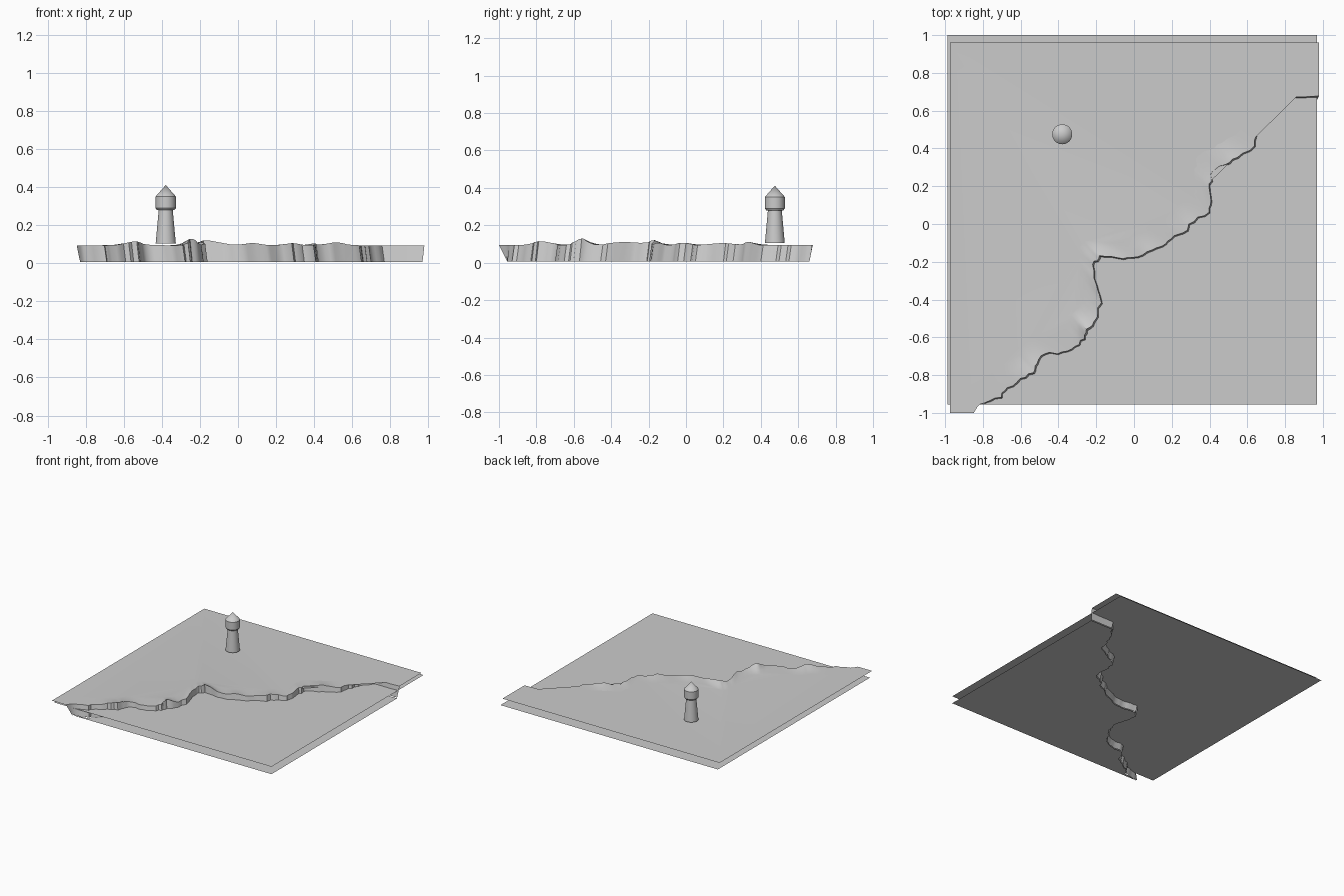
import bpy, bmesh, math, random
from mathutils import Vector

random.seed(4)
if "Cube" in bpy.data.objects:
    bpy.data.objects.remove(bpy.data.objects["Cube"], do_unlink=True)

stone = bpy.data.materials.new("plain grey")
stone.use_nodes = True
GREY = (0.6, 0.6, 0.6, 1)
stone.diffuse_color = GREY
stone.node_tree.nodes["Principled BSDF"].inputs["Base Color"].default_value = GREY

LAND_Z, WATER_Z, FOOT_Z = 0.095, 0.06, 0.006
RIGHT, FRONT = 0.97, -0.955


def finish(name, bm, angle=None):
    mesh = bpy.data.meshes.new(name)
    bm.to_mesh(mesh)
    bm.free()
    mesh.materials.append(stone)
    obj = bpy.data.objects.new(name, mesh)
    bpy.context.collection.objects.link(obj)
    if angle:
        bpy.ops.object.select_all(action="DESELECT")
        obj.select_set(True)
        bpy.context.view_layer.objects.active = obj
        bpy.ops.object.shade_smooth_by_angle(angle=math.radians(angle))
    return obj


def sheet(name, points, z):
    bm = bmesh.new()
    bm.faces.new([bm.verts.new((x, y, z)) for x, y in points])
    bmesh.ops.triangulate(bm, faces=bm.faces[:])
    return finish(name, bm)


# Coastline from front left to back right
COAST = [(-.83, -1), (-.78, -.96), (-.69, -.93), (-.66, -.88), (-.59, -.83),
         (-.52, -.8), (-.5, -.75), (-.46, -.7), (-.37, -.69), (-.3, -.66),
         (-.25, -.62), (-.24, -.57), (-.2, -.53), (-.16, -.43), (-.18, -.36),
         (-.2, -.28), (-.2, -.21), (-.17, -.18), (-.08, -.19), (0, -.19),
         (.08, -.16), (.16, -.13), (.21, -.09), (.27, -.06), (.33, 0),
         (.41, .05), (.42, .11), (.41, .2), (.43, .27), (.49, .3), (.56, .34),
         (.65, .4), (.66, .48), (.7, .55), (.73, .61), (.77, .66), (.98, .66)]
# Ridge bumps along the cliff: position, height, width
BUMPS = [(-1.32, .02, .12), (-.8, .035, .07), (-.53, .015, .08), (-.34, .026, .09),
         (-.07, .012, .08), (.27, .012, .09), (.6, .01, .08), (.85, .016, .09)]

path = []
for a, b in zip(COAST, COAST[1:]):
    for step in range(3):
        p = Vector(a).lerp(Vector(b), step / 3)
        if step and b[0] < RIGHT:
            p += Vector((1, -1)) * random.uniform(-.008, .008)
        path.append(p)
path.append(Vector(COAST[-1]))
last = len(path) - 1


def bump(p):
    t = p.x + p.y
    return sum(h * math.exp(-((t - c) / w) ** 2) for c, h, w in BUMPS)


def inland(i, d):
    p = path[i]
    if i == 0:
        return p + Vector((-d, 0))
    if i == last:
        return p + Vector((0, d))
    return p + Vector((-d, d)) * 0.7


# Terrain: cliff wall, rolling lip and flat land
foot = [(min(p.x, RIGHT), max(p.y, FRONT)) for p in path]
bm = bmesh.new()
rows = [[bm.verts.new((x, y, FOOT_Z)) for x, y in foot]]
for shift, fade in [(.018, 1), (.045, .7), (.08, .3), (.13, 0)]:
    row = []
    for i, p in enumerate(path):
        q = inland(i, shift)
        row.append(bm.verts.new((q.x, q.y, LAND_Z + fade * bump(p))))
    rows.append(row)
for low, high in zip(rows, rows[1:]):
    for i in range(last):
        bm.faces.new((low[i], low[i + 1], high[i + 1], high[i]))
corners = [bm.verts.new((x, y, LAND_Z)) for x, y in [(.98, .96), (-.975, .96), (-.975, -1)]]
land = bm.faces.new(rows[-1] + corners)
bmesh.ops.triangulate(bm, faces=[land])
finish("cliff_land", bm, 35)

# Sea bed in front of the cliff, and the water surface
sheet("sea_bed", [(RIGHT, FRONT)] + foot[::-1], 0)
sheet("water_surface", [(-.987, FRONT), (RIGHT, FRONT), (RIGHT, 1), (-.987, 1)], WATER_Z)

# Lighthouse: one turned profile
PROFILE = [(0, .105), (.053, .105), (.037, .28), (.046, .28), (.053, .29),
           (.053, .352), (0, .412)]
SIDES = 32
bm = bmesh.new()
verts = [bm.verts.new((r, 0, z)) for r, z in PROFILE]
edges = [bm.edges.new(pair) for pair in zip(verts, verts[1:])]
bmesh.ops.spin(bm, geom=verts + edges, cent=(0, 0, 0), axis=(0, 0, 1),
               angle=math.tau, steps=SIDES)
bmesh.ops.remove_doubles(bm, verts=bm.verts[:], dist=1e-5)
bmesh.ops.recalc_face_normals(bm, faces=bm.faces[:])
tower = finish("lighthouse", bm, 30)
tower.location = (-.38, .475, 0)
